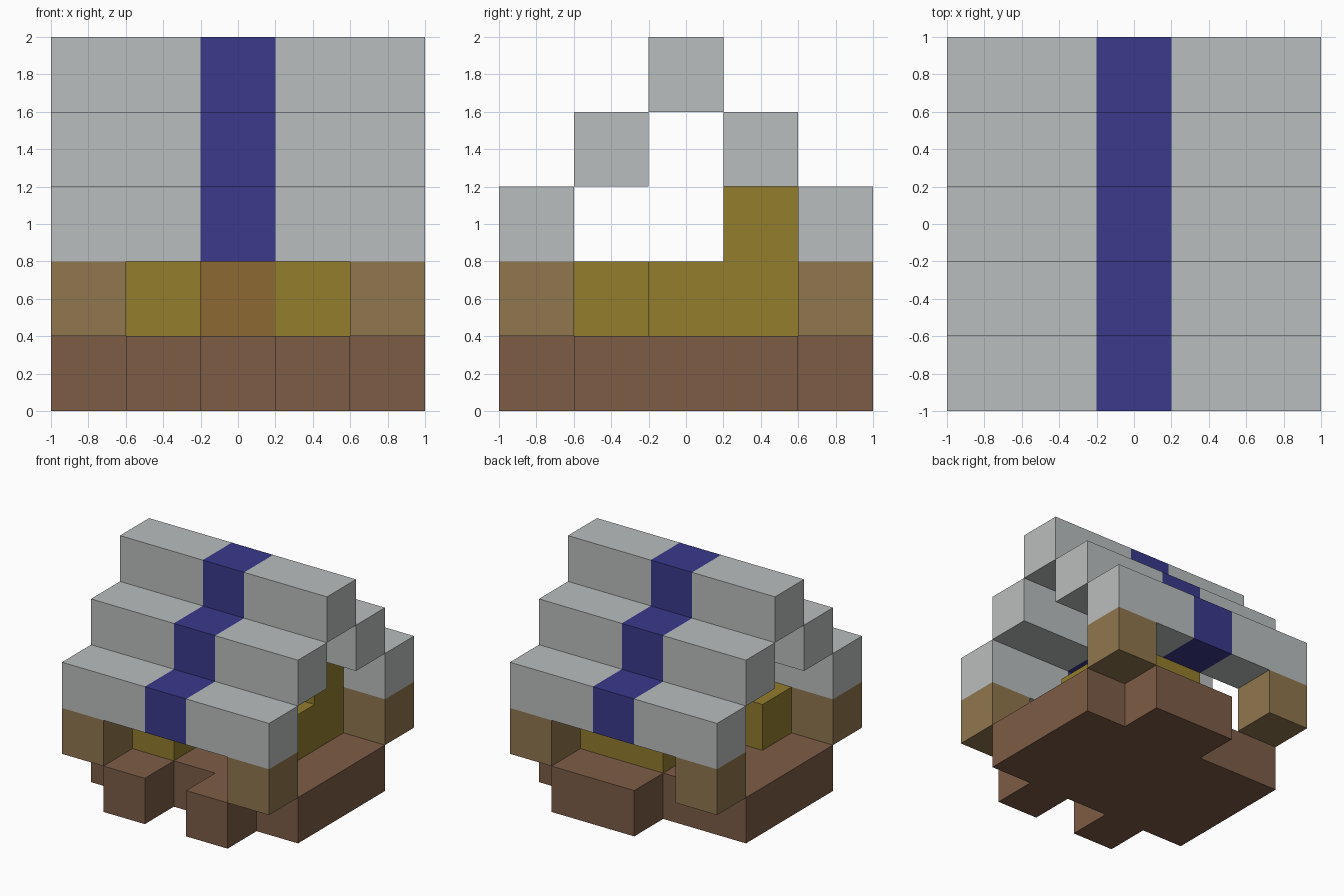
import bpy, bmesh
from mathutils import Vector

cube = bpy.data.objects.get("Cube")
if cube:
    bpy.data.objects.remove(cube, do_unlink=True)

U = 0.4  # block size


def material(name, rgb):
    m = bpy.data.materials.new(name)
    m.use_nodes = True
    m.diffuse_color = (*rgb, 1)
    m.node_tree.nodes["Principled BSDF"].inputs["Base Color"].default_value = (*rgb, 1)
    return m


grey = material("roof grey", (0.49, 0.515, 0.51))
blue = material("stripe blue", (0.042, 0.042, 0.262))
tan = material("post tan", (0.279, 0.181, 0.076))
olive = material("wall olive", (0.292, 0.205, 0.026))
brown = material("floor brown", (0.205, 0.107, 0.061))
orange = material("inner block orange brown", (0.27, 0.141, 0.034))


def finish(name, bm, *mats):
    bmesh.ops.recalc_face_normals(bm, faces=bm.faces)
    mesh = bpy.data.meshes.new(name)
    bm.to_mesh(mesh)
    bm.free()
    for m in mats:
        mesh.materials.append(m)
    ob = bpy.data.objects.new(name, mesh)
    bpy.context.collection.objects.link(ob)
    return ob


def extrude(name, outline, depth, mat):
    """Extrude a closed outline of points along a vector."""
    bm = bmesh.new()
    face = bm.faces.new([bm.verts.new(p) for p in outline])
    moved = bmesh.ops.extrude_face_region(bm, geom=[face])["geom"]
    bmesh.ops.translate(bm, vec=Vector(depth),
                        verts=[v for v in moved if isinstance(v, bmesh.types.BMVert)])
    bm.faces.ensure_lookup_table()
    if face not in bm.faces[:] or not face.is_valid:
        bm.faces.new([v for v in bm.verts[:len(outline)]])
    return finish(name, bm, mat)


def box_mesh(centre, size):
    bm = bmesh.new()
    bmesh.ops.create_cube(bm, size=1)
    bmesh.ops.scale(bm, vec=Vector(size), verts=bm.verts)
    bmesh.ops.translate(bm, vec=Vector(centre), verts=bm.verts)
    return bm


def block(name, i, j, k, mat):
    """Single block at grid cell i, j from the centre, on level k."""
    return finish(name, box_mesh((i * U, j * U, (k + 0.5) * U), (U, U, U)), mat)


# Floor slab with cut corners, front notch and missing back block
plan = [(-.6, -1), (-.2, -1), (-.2, -.6), (.2, -.6), (.2, -1), (.6, -1),
        (.6, -.6), (1, -.6), (1, .6), (.6, .6), (.6, 1), (-.2, 1),
        (-.2, .6), (-1, .6), (-1, -.6), (-.6, -.6)]
extrude("floor", [(x, y, 0) for x, y in plan], (0, 0, U), brown)

# Corner posts
for i, side in ((-2, "right"), (2, "left")):
    for j, end in ((-2, "front"), (2, "back")):
        block(f"{end}_{side}_post", i, j, 1, tan)

# Walls: stepped side wall and two single blocks
step = [(-.2, .4), (.6, .4), (.6, 1.2), (.2, 1.2), (.2, .8), (-.2, .8)]
extrude("side_wall", [(.2, y, z) for y, z in step], (U, 0, 0), olive)
block("back_wall", 0, 1, 1, olive)
block("front_wall", -1, -1, 1, olive)
block("inner_block", 0, 0, 1, orange)

# Stepped roof beams with a blue central stripe
for j in range(-2, 3):
    bm = box_mesh((0, j * U, (4.5 - abs(j)) * U), (5 * U, U, U))
    for x in (-U / 2, U / 2):
        bmesh.ops.bisect_plane(bm, geom=bm.verts[:] + bm.edges[:] + bm.faces[:],
                               plane_co=(x, 0, 0), plane_no=(1, 0, 0))
    for f in bm.faces:
        f.material_index = int(abs(f.calc_center_median().x) < U / 2)
    finish(f"roof_beam_{j + 3}", bm, grey, blue)
